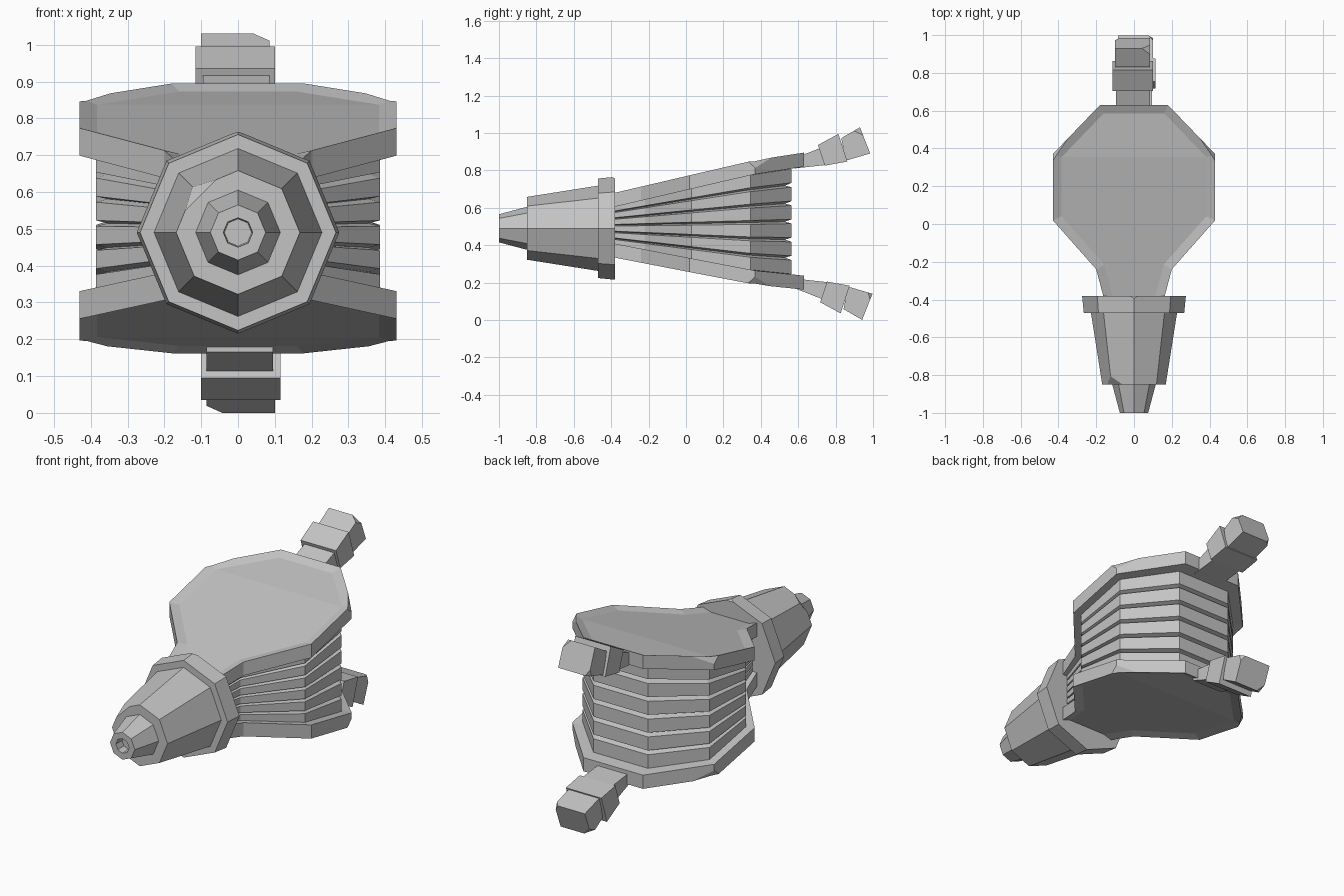
import bpy, bmesh
from math import cos, sin, pi
from mathutils import Vector

if "Cube" in bpy.data.objects:
    bpy.data.objects.remove(bpy.data.objects["Cube"])

grey = bpy.data.materials.new("plain_grey")
grey.use_nodes = True
COLOUR = (0.55, 0.55, 0.55, 1)
grey.diffuse_color = COLOUR
grey.node_tree.nodes["Principled BSDF"].inputs["Base Color"].default_value = COLOUR

AXIS_Z = 0.49


def finish(bm, name):
    bmesh.ops.recalc_face_normals(bm, faces=bm.faces[:])
    mesh = bpy.data.meshes.new(name)
    bm.to_mesh(mesh)
    bm.free()
    mesh.materials.append(grey)
    obj = bpy.data.objects.new(name, mesh)
    bpy.context.collection.objects.link(obj)
    return obj


def chip(bm, corner, direction, depth):
    """Slice a small worn facet off a corner."""
    n = Vector(direction).normalized()
    cut = bmesh.ops.bisect_plane(
        bm, geom=bm.verts[:] + bm.edges[:] + bm.faces[:],
        plane_co=Vector(corner) - n * depth, plane_no=n, clear_outer=True)
    edges = [e for e in cut["geom_cut"] if isinstance(e, bmesh.types.BMEdge)]
    bmesh.ops.holes_fill(bm, edges=edges)


def loft(bm, rings):
    """Join closed rings of points and cap both ends."""
    loops = [[bm.verts.new(p) for p in ring] for ring in rings]
    for a, b in zip(loops, loops[1:]):
        for i in range(len(a)):
            j = (i + 1) % len(a)
            bm.faces.new((a[i], a[j], b[j], b[i]))
    return loops


def octagon(y, r):
    return [(r * cos(k * pi / 4), y, AXIS_Z + r * sin(k * pi / 4)) for k in range(8)]


def turned(name, profile, chips=()):
    bm = bmesh.new()
    loops = loft(bm, [octagon(y, r) for y, r in profile])
    bm.faces.new(loops[0])
    bm.faces.new(loops[-1])
    for c in chips:
        chip(bm, *c)
    return finish(bm, name)


def along(y, knots):
    """Height on a bent line, extended past both ends."""
    (y0, z0), (y1, z1), (y2, z2) = knots
    if y < y1:
        return z0 + (z1 - z0) * (y - y0) / (y1 - y0)
    return z1 + (z2 - z1) * (y - y1) / (y2 - y1)


TOP = [(-0.38, 0.68), (0.36, 0.853), (0.62, 0.893)]
BOTTOM = [(-0.38, 0.333), (0.36, 0.19), (0.62, 0.163)]
THICK = 0.075

# Nozzle, in three faceted pieces
turned("nozzle_tip", [(-0.95, 0.037), (-1.0, 0.04), (-1.0, 0.075), (-0.85, 0.115), (-0.8, 0.115)])
turned("nozzle_body", [(-0.85, 0.168), (-0.47, 0.228), (-0.44, 0.228)],
       [((-0.119, -0.85, 0.609), (-0.6, -0.6, 0.6), 0.02)])
turned("nozzle_collar", [(-0.47, 0.266), (-0.38, 0.275)],
       [((0, -0.38, 0.765), (0, 0.6, 1), 0.008)])

# Boards: rows of (half width, y) from the collar to the handle
ROWS = [(0.15, -0.43), (0.2, -0.24), (0.43, 0.02), (0.43, 0.37), (0.18, 0.63)]


def board(name, knots, side):
    bm = bmesh.new()
    layers = []
    for inner in (0, 1):
        layers.append([[bm.verts.new((s * w, y, along(y, knots) - side * THICK * inner))
                        for s in (-1, 1)] for w, y in ROWS])
    outer, under = layers
    plate = []
    for i in range(len(ROWS) - 1):
        plate.append(bm.faces.new((outer[i][0], outer[i][1], outer[i + 1][1], outer[i + 1][0])))
        bm.faces.new((under[i][0], under[i][1], under[i + 1][1], under[i + 1][0]))
        for s in (0, 1):
            bm.faces.new((outer[i][s], outer[i + 1][s], under[i + 1][s], under[i][s]))
    for i in (0, -1):
        bm.faces.new((outer[i][0], outer[i][1], under[i][1], under[i][0]))
    bmesh.ops.recalc_face_normals(bm, faces=bm.faces[:])
    # Recessed panel inside a raised rim
    bmesh.ops.inset_region(bm, faces=plate, thickness=0.047, depth=-0.015, use_even_offset=True)
    for s in (-1, 1):
        chip(bm, (s * 0.43, 0.37, along(0.37, knots)), (s * 0.8, 0.45, side * 0.5), 0.02)
    finish(bm, name)


board("top_board", TOP, 1)
board("bottom_board", BOTTOM, -1)

# Bellows: six fanned pleats with V grooves between them
FOLDS = 6
OUTER = [(0.13, -0.42), (0.17, -0.22), (0.385, 0.03), (0.385, 0.345), (0.165, 0.565)]
GROOVE = [(0.11, -0.42), (0.14, -0.21), (0.355, 0.04), (0.355, 0.33), (0.155, 0.53)]


def bellows_ring(outline, t):
    pts = outline + [(-w, y) for w, y in reversed(outline)]
    ring = []
    for x, y in pts:
        low = along(y, BOTTOM) + THICK - 0.01
        high = along(y, TOP) - THICK + 0.01
        ring.append((x, y, low + (high - low) * t))
    return ring


rings = [bellows_ring(GROOVE, 0)]
for k in range(FOLDS):
    for step, outline in ((0.12, OUTER), (0.88, OUTER), (1, GROOVE)):
        rings.append(bellows_ring(outline, (k + step) / FOLDS))
bm = bmesh.new()
ends = loft(bm, rings)
for ring in (ends[0], ends[-1]):
    n = len(ring)
    for i in range(n // 2 - 1):
        bm.faces.new((ring[i], ring[i + 1], ring[n - 2 - i], ring[n - 1 - i]))
finish(bm, "bellows")

# Handles: tapered blocks as side profiles (y, z) with left and right limits
BLOCKS = [
    ("neck", [(0.58, 0.865), (0.725, 0.922), (0.76, 0.83), (0.58, 0.81)], -0.095, 0.085),
    ("grip", [(0.705, 0.935), (0.815, 0.995), (0.863, 0.847), (0.742, 0.825)], -0.115, 0.1),
    ("knob", [(0.83, 0.972), (0.93, 1.03), (0.985, 0.89), (0.855, 0.852)], -0.1, 0.085),
]


def handle(prefix, side):
    for part, profile, left, right in BLOCKS:
        bm = bmesh.new()
        pts = [(y if side > 0 else y + 0.012, z if side > 0 else 1.03 - z) for y, z in profile]
        loops = loft(bm, [[(side * x, y, z) for y, z in pts] for x in (left, right)])
        bm.faces.new(loops[0])
        bm.faces.new(loops[1])
        if part == "knob":
            chip(bm, (side * right, *pts[1]), (side * 0.6, 0.35, side * 0.75), 0.025)
            chip(bm, (side * left, *pts[2]), (-side * 0.7, 0.7, -side * 0.2), 0.015)
        finish(bm, prefix + "_handle_" + part)


handle("top", 1)
handle("bottom", -1)
